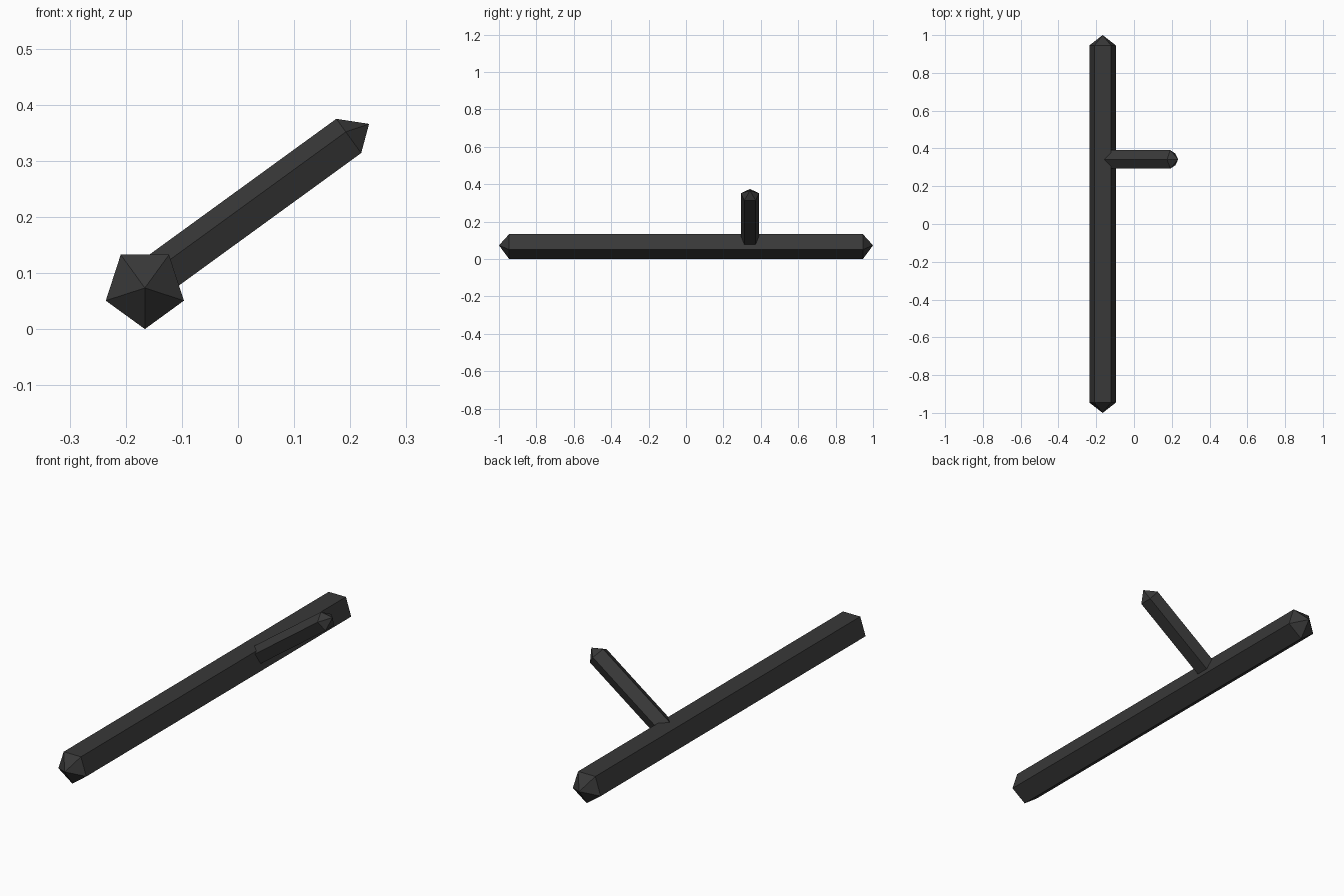
import bpy
import bmesh
from math import sin, cos, tau, radians
from mathutils import Matrix, Vector

default_cube = bpy.data.objects.get("Cube")
if default_cube:
    bpy.data.objects.remove(default_cube, do_unlink=True)

SIDES = 5

charcoal = bpy.data.materials.new("charcoal bark")
charcoal.use_nodes = True
colour = (0.04, 0.04, 0.04, 1)
charcoal.diffuse_color = colour
charcoal.node_tree.nodes["Principled BSDF"].inputs["Base Color"].default_value = colour


def pointed_bar(name, length, tip, radius_across, radius_up, matrix):
    """Five-sided bar along local Z, with a pyramid on each end; one ridge on local +Y."""
    bm = bmesh.new()
    rings = []
    for z in (tip, length - tip):
        rings.append([bm.verts.new((radius_across * sin(tau * i / SIDES),
                                    radius_up * cos(tau * i / SIDES), z))
                      for i in range(SIDES)])
    near_tip, far_tip = bm.verts.new((0, 0, 0)), bm.verts.new((0, 0, length))
    near, far = rings
    for i in range(SIDES):
        j = (i + 1) % SIDES
        bm.faces.new((near[i], near[j], far[j], far[i]))
        bm.faces.new((near_tip, near[j], near[i]))
        bm.faces.new((far_tip, far[i], far[j]))
    bmesh.ops.recalc_face_normals(bm, faces=bm.faces)
    mesh = bpy.data.meshes.new(name)
    bm.to_mesh(mesh)
    bm.free()
    mesh.materials.append(charcoal)
    obj = bpy.data.objects.new(name, mesh)
    obj.matrix_world = matrix
    bpy.context.collection.objects.link(obj)
    return obj


def frame(origin, along, up):
    """Transform taking local Z to along and local Y to up."""
    z, y = Vector(along), Vector(up)
    m = Matrix((y.cross(z), y, z)).transposed().to_4x4()
    m.translation = origin
    return m


# Main stick lies front to back, resting on its lower ridge
pointed_bar("main_stick", 2.0, 0.054, 0.0732, 0.0732,
            frame((-0.166, -1, 0.0735), (0, 1, 0), (0, 0, -1)))

# Side twig rises from the middle of the stick toward the left
tilt = radians(36)
pointed_bar("side_twig", 0.494, 0.042, 0.0515, 0.0417,
            frame((-0.166, 0.342, 0.0755), (cos(tilt), 0, sin(tilt)),
                  (-sin(tilt), 0, cos(tilt))))
